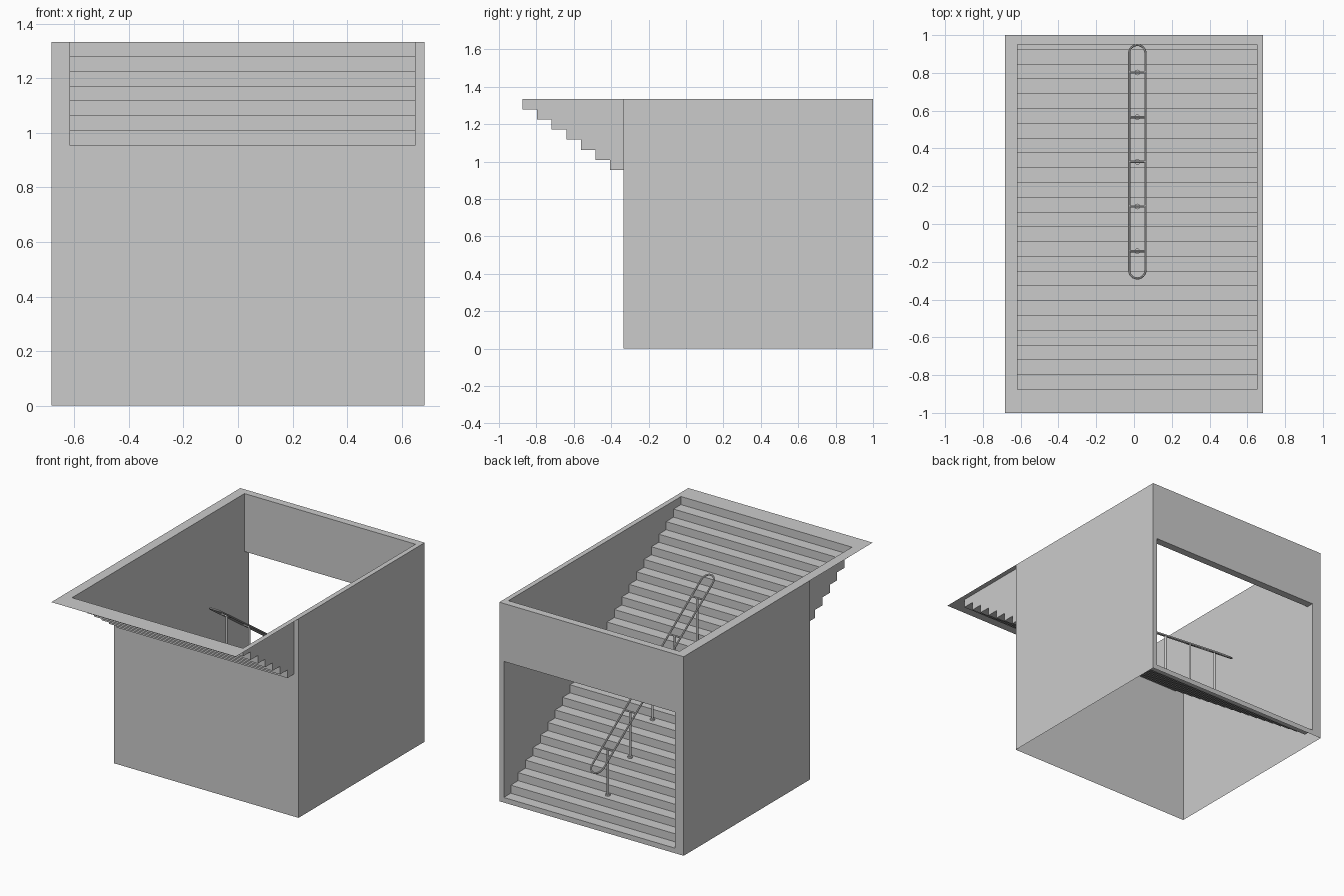
import bpy, bmesh, math
from mathutils import Vector

cube = bpy.data.objects.get("Cube")
if cube:
    bpy.data.objects.remove(cube, do_unlink=True)

GREY = (0.6, 0.6, 0.6, 1)
mat = bpy.data.materials.new("concrete grey")
mat.use_nodes = True
mat.diffuse_color = GREY
mat.node_tree.nodes["Principled BSDF"].inputs["Base Color"].default_value = GREY

# Main dimensions
TOP, SILL, HEAD = 1.333, 0.034, 0.945
OUT, LEFT, RIGHT = 0.683, 0.65, -0.617
FRONT, BACK, WALL = -1.0, 1.0, -0.335
WELL_F, WELL_B = -0.875, 0.95
STEPS = 24
RUN, RISE = 0.0783, (TOP - SILL) / STEPS


def sheet(name, polys, facing):
    """Thin surface made of polygons, all turned towards one direction."""
    bm = bmesh.new()
    for poly in polys:
        face = bm.faces.new([bm.verts.new(p) for p in poly])
        face.normal_update()
        if face.normal.dot(Vector(facing)) < 0:
            face.normal_flip()
    bmesh.ops.remove_doubles(bm, verts=bm.verts, dist=1e-5)
    return finish(name, bm)


def finish(name, bm):
    mesh = bpy.data.meshes.new(name)
    bm.to_mesh(mesh)
    bm.free()
    mesh.materials.append(mat)
    ob = bpy.data.objects.new(name, mesh)
    bpy.context.collection.objects.link(ob)
    return ob


def rect_y(x0, x1, z0, z1, y):
    return [(x0, y, z0), (x1, y, z0), (x1, y, z1), (x0, y, z1)]


def rect_z(x0, x1, y0, y1, z):
    return [(x0, y0, z), (x1, y0, z), (x1, y1, z), (x0, y1, z)]


# Stair profile, from the top front down to the rear sill
profile = [(WELL_F, TOP)]
for i in range(STEPS):
    y, z = WELL_F + i * RUN, TOP - (i + 1) * RISE
    profile += [(y, z), (y + RUN if i < STEPS - 1 else BACK, z)]

sheet("stairs", [[(RIGHT, *a), (LEFT, *a), (LEFT, *b), (RIGHT, *b)]
                 for a, b in zip(profile, profile[1:])], (0, 1, 1))

# Inner side walls follow the steps and pass under the lintel
outline = profile + [(BACK, HEAD), (WELL_B, HEAD), (WELL_B, TOP)]
for name, x, n in (("left_inner_wall", LEFT, -1), ("right_inner_wall", RIGHT, 1)):
    sheet(name, [[(x, *p) for p in outline]], (n, 0, 0))

# Outer shell, open underneath
for name, s in (("left_outer_wall", 1), ("right_outer_wall", -1)):
    sheet(name, [[(s * OUT, WALL, 0), (s * OUT, BACK, 0),
                  (s * OUT, BACK, TOP), (s * OUT, WALL, TOP)]], (s, 0, 0))
step_z = TOP - 7 * RISE
sheet("front_wall", [rect_y(-OUT, OUT, 0, step_z, WALL),
                     rect_y(-OUT, RIGHT, step_z, TOP, WALL),
                     rect_y(LEFT, OUT, step_z, TOP, WALL)], (0, -1, 0))
sheet("back_wall", [rect_y(-OUT, OUT, HEAD, TOP, BACK),
                    rect_y(-OUT, RIGHT, 0, HEAD, BACK),
                    rect_y(LEFT, OUT, 0, HEAD, BACK),
                    rect_y(RIGHT, LEFT, 0, SILL, BACK)], (0, 1, 0))
sheet("lintel_inner_face", [rect_y(RIGHT, LEFT, HEAD, TOP, WELL_B)], (0, -1, 0))
sheet("lintel_soffit", [rect_z(RIGHT, LEFT, WELL_B, BACK, HEAD)], (0, 0, -1))

# Flat rim around the stairwell
sheet("top_rim", [rect_z(-OUT, OUT, FRONT, WELL_F, TOP),
                  rect_z(-OUT, OUT, WELL_B, BACK, TOP),
                  rect_z(-OUT, RIGHT, WELL_F, WELL_B, TOP),
                  rect_z(LEFT, OUT, WELL_F, WELL_B, TOP)], (0, 0, 1))

# Handrail: a long closed loop sloping with the stairs
CX, HALF, BAR = 0.0175, 0.043, 0.006


def rail_z(y):
    return 0.45 + (0.8 - y) * RISE / RUN


def tube(name, points, cyclic):
    curve = bpy.data.curves.new(name, "CURVE")
    curve.dimensions = "3D"
    curve.bevel_depth, curve.bevel_resolution = BAR, 2
    curve.use_fill_caps = True
    spline = curve.splines.new("POLY")
    spline.points.add(len(points) - 1)
    for p, co in zip(spline.points, points):
        p.co = (*co, 1)
    spline.use_cyclic_u = cyclic
    curve.materials.append(mat)
    ob = bpy.data.objects.new(name, curve)
    bpy.context.collection.objects.link(ob)
    bpy.ops.object.select_all(action="DESELECT")
    ob.select_set(True)
    bpy.context.view_layer.objects.active = ob
    bpy.ops.object.convert(target="MESH")
    bpy.ops.object.shade_smooth_by_angle()


loop = []
for yc, start in ((0.905, 0), (-0.245, math.pi)):
    for k in range(13):
        a = start + k * math.pi / 12
        y = yc + HALF * math.sin(a)
        loop.append((CX + HALF * math.cos(a), y, rail_z(y)))
tube("handrail", loop, True)


def cylinder(bm, radius, z0, z1, y):
    geo = bmesh.ops.create_cone(bm, cap_ends=True, segments=12, radius1=radius,
                                radius2=radius, depth=z1 - z0)
    bmesh.ops.translate(bm, verts=geo["verts"], vec=(CX, y, (z0 + z1) / 2))


# Posts with base discs and crossbars
for i in range(5):
    y = 0.802 - i * 0.2365
    ground = TOP - (math.floor((y - WELL_F) / RUN) + 1) * RISE
    bm = bmesh.new()
    cylinder(bm, 0.007, ground, rail_z(y), y)
    cylinder(bm, 0.015, ground, ground + 0.01, y)
    finish(f"post_{i + 1}", bm)
    tube(f"crossbar_{i + 1}", [(CX - HALF, y, rail_z(y)), (CX + HALF, y, rail_z(y))], False)
